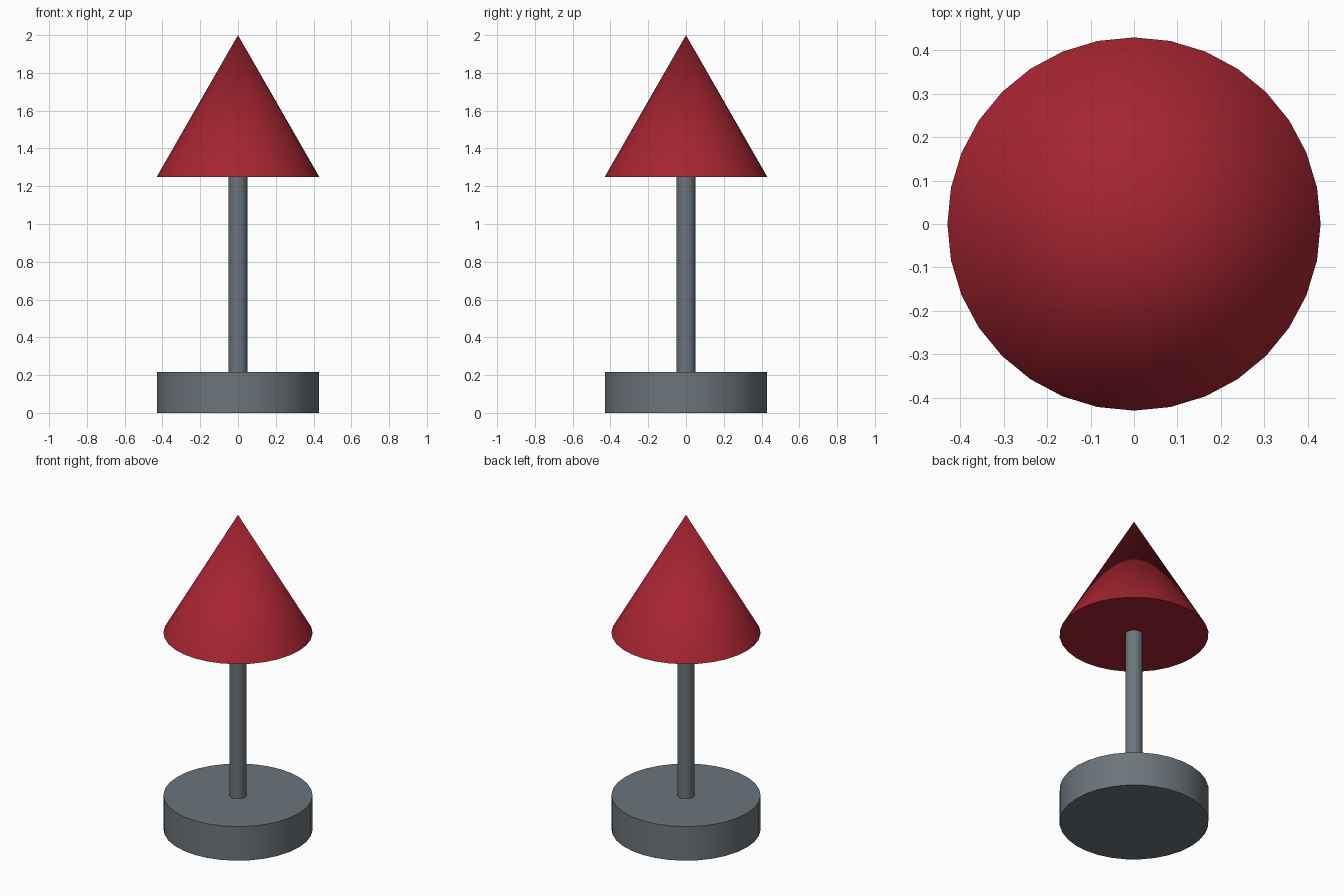
import bpy

if "Cube" in bpy.data.objects:
    bpy.data.objects.remove(bpy.data.objects["Cube"])


def material(name, color):
    m = bpy.data.materials.new(name)
    m.diffuse_color = (*color, 1)
    m.use_nodes = True
    m.node_tree.nodes["Principled BSDF"].inputs["Base Color"].default_value = m.diffuse_color
    return m


grey = material("slate_grey", (0.15, 0.178, 0.2))
red = material("red", (0.38, 0.018, 0.03))


def turned(name, r_bottom, r_top, z0, z1, mat):
    """Upright 32-sided cylinder or cone between two heights."""
    bpy.ops.mesh.primitive_cone_add(vertices=32, radius1=r_bottom, radius2=r_top,
                                    depth=z1 - z0, location=(0, 0, (z0 + z1) / 2))
    ob = bpy.context.object
    ob.name = name
    ob.data.materials.append(mat)
    bpy.ops.object.shade_smooth_by_angle()
    return ob


# Round foot, thin post, conical top
turned("base_disc", 0.43, 0.43, 0, 0.217, grey)
turned("post", 0.05, 0.05, 0.217, 1.25, grey)
turned("cone_top", 0.43, 0, 1.25, 2, red)
